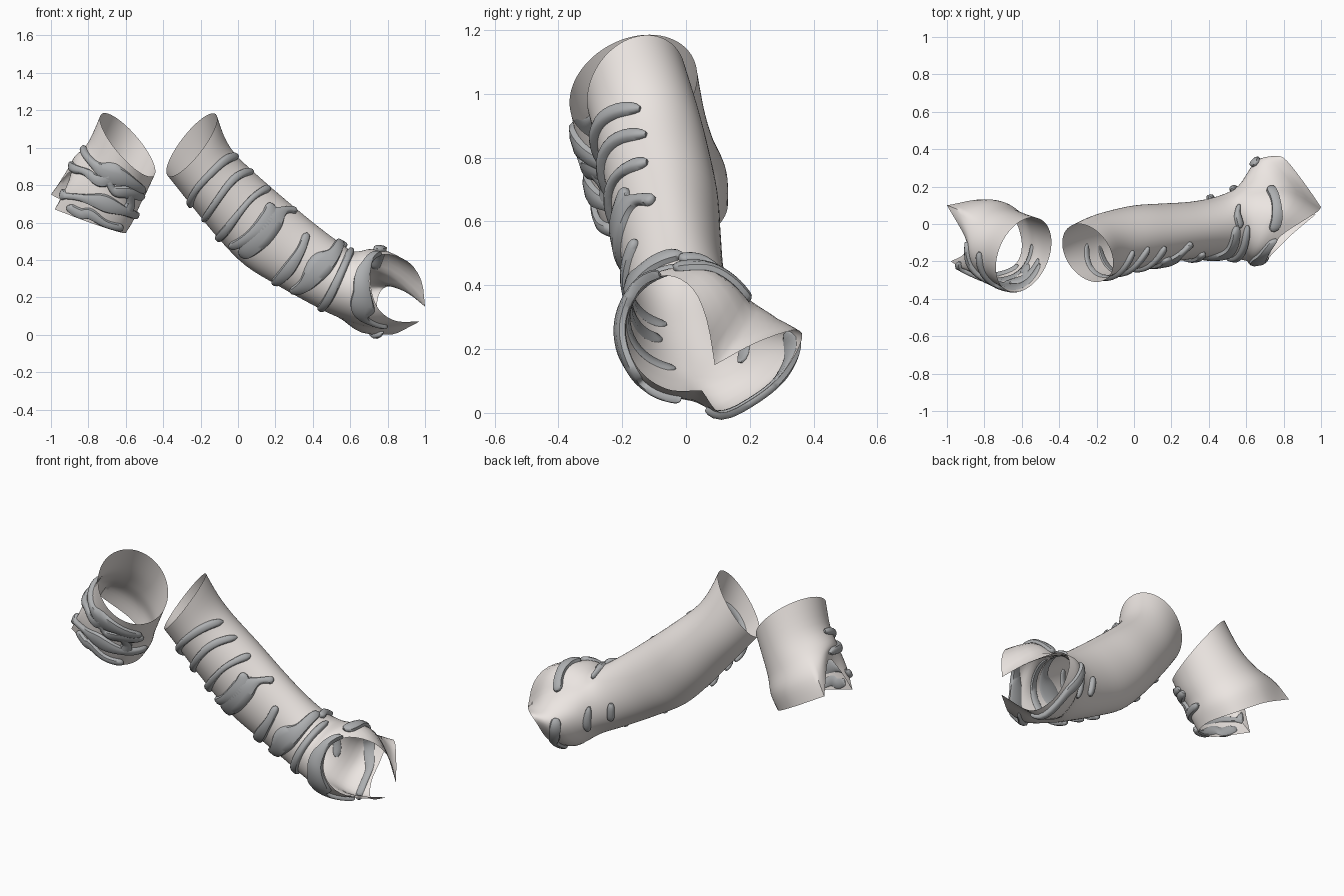
import bpy, math
from mathutils import Vector as V

if "Cube" in bpy.data.objects:
    bpy.data.objects.remove(bpy.data.objects["Cube"])


def material(name, col):
    m = bpy.data.materials.new(name)
    m.diffuse_color = (*col, 1)
    m.use_nodes = True
    m.node_tree.nodes["Principled BSDF"].inputs["Base Color"].default_value = m.diffuse_color
    return m


CLOTH = material("cloth", (0.84, 0.79, 0.76))
OOZE = material("ooze", (0.42, 0.43, 0.44))


def catmull(a, b, c, d, t):
    return 0.5 * (2 * b + (c - a) * t + (2 * a - 5 * b + 4 * c - d) * t * t
                  + (3 * b - a - 3 * c + d) * t ** 3)


def make_object(name, verts, faces, mat):
    me = bpy.data.meshes.new(name)
    me.from_pydata(verts, [], faces)
    ob = bpy.data.objects.new(name, me)
    bpy.context.collection.objects.link(ob)
    me.materials.append(mat)
    bpy.context.view_layer.objects.active = ob
    bpy.ops.object.select_all(action='DESELECT')
    ob.select_set(True)
    bpy.ops.object.shade_smooth_by_angle(angle=math.radians(50))
    return ob


class Sleeve:
    """Open tube: oval stations, then a shaped rim given as (angle, x, y, z)."""

    def __init__(self, stations, rim, corners, bulge):
        self.st, self.rim, self.corners, self.bulge = stations, rim, corners, bulge
        self.n = len(stations) + 1
        self.table = [(i * self.n / 70, j * 5 - 180) for i in range(71) for j in range(73)]
        self.table = [(u, a, self.point(u, a)) for u, a in self.table]

    def oval(self, k, a):
        ux, uz, lx, lz, yf, yb, tilt = self.st[k]
        a = math.radians(a)
        c = V(((ux + lx) / 2, (yf + yb) / 2, (uz + lz) / 2))
        e = V(((ux - lx) / 2, 0, (uz - lz) / 2))
        axis = V((-e.z, 0, e.x)).normalized()
        axis *= tilt if axis.z > 0 else -tilt
        r = e * math.cos(a) + (V((0, (yb - yf) / 2, 0)) + axis) * math.sin(a)
        return c + r, r.normalized()

    def rim_point(self, a):
        a %= 360
        R, n = self.rim, len(self.rim)
        i = max(k for k in range(n) if R[k][0] <= a)
        end = R[(i + 1) % n][0] or 360
        t = (a - R[i][0]) / (end - R[i][0])
        p = [V(R[(i + k) % n][1:]) for k in (-1, 0, 1, 2)]
        # break the spline at the horn tips so they stay pointed
        if i in self.corners:
            p[0] = p[1] * 2 - p[2]
        if (i + 1) % n in self.corners:
            p[3] = p[2] * 2 - p[1]
        return catmull(*p, t)

    def ring(self, k, a):
        last = len(self.st) - 1
        if k <= last:
            return self.oval(max(k, 0), a)[0]
        q = self.rim_point(a)
        if k > last + 1:
            return q
        p, out = self.oval(last, a)
        swell = self.bulge * (1 + max(0, math.sin(math.radians(a))))
        return (p + q) / 2 + out * swell * (p - q).length

    def point(self, u, a):
        u = min(max(u, 0), self.n)
        k = min(int(u), self.n - 1)
        return catmull(*[self.ring(k + d, a) for d in (-1, 0, 1, 2)], u - k)

    def frame(self, u, a):
        u = min(max(u, 0.02), self.n - 0.02)
        du = (self.point(u + .02, a) - self.point(u - .02, a)) / .04
        da = (self.point(u, a + 2) - self.point(u, a - 2)) / 4
        nor = da.cross(du).normalized()
        mid = (self.point(u, a) + self.point(u, a + 180)) / 2
        return du, da, nor if nor.dot(self.point(u, a) - mid) > 0 else -nor

    def locate(self, view, p, q):
        lo, hi, ax = {'F': (-180, 0, 2), 'B': (0, 180, 2), 'T': (-90, 90, 1)}[view]
        return min((t for t in self.table if lo <= t[1] <= hi),
                   key=lambda t: (t[2].x - p) ** 2 + (t[2][ax] - q) ** 2)[:2]

    def build(self, name, rows, cols):
        vs = [self.point(self.n * i / rows, 360 * j / cols)
              for i in range(rows + 1) for j in range(cols)]
        fs = [(i * cols + j, i * cols + (j + 1) % cols, (i + 1) * cols + (j + 1) % cols,
               (i + 1) * cols + j) for i in range(rows) for j in range(cols)]
        make_object(name, vs, fs, CLOTH)

    def drip(self, name, view, pts, h=0.022):
        """Raised rounded streak along view points (x, y or z, half width)."""
        ctl = [V((*self.locate(view, p[0], p[1]), p[2])) for p in pts]
        ctl = [ctl[0]] + ctl + [ctl[-1]]
        segs, per = len(pts) - 1, 8
        path = [catmull(*ctl[i:i + 4], k / per) for i in range(segs) for k in range(per)] + [ctl[-1]]
        prof = [(-1, 0), (-.85, .75), (-.4, 1), (.4, 1), (.85, .75), (1, 0), (.7, -.3), (-.7, -.3)]
        vs, fs, m, n = [], [], len(prof), len(path)
        for i, c in enumerate(path):
            e = min(i, n - 1 - i) / 3
            k = 1 if e >= 1 else max(.35, math.sqrt(1 - (1 - e) ** 2))
            du, da, nor = self.frame(c.x, c.y)
            d = path[min(i + 1, n - 1)] - path[max(i - 1, 0)]
            side = (du * d.x + da * d.y).cross(nor).normalized() * c.z * k
            su, sa = side.dot(du) / du.length_squared, side.dot(da) / da.length_squared
            for s, z in prof:
                u, a = c.x + su * s, c.y + sa * s
                vs.append(self.point(u, a) + self.frame(u, a)[2] * h * z * (.4 + .6 * k))
        for i in range(n - 1):
            fs += [(i * m + j, i * m + (j + 1) % m, (i + 1) * m + (j + 1) % m, (i + 1) * m + j)
                   for j in range(m)]
        fs += [tuple(range(m))[::-1], tuple(range((n - 1) * m, n * m))]
        make_object(name, vs, fs, OOZE)


# Long sleeve: top x,z / bottom x,z / front y / back y / tilt
long = Sleeve([(-.12, 1.18, -.375, .85, -.31, 0, .06), (-.07, 1.05, -.30, .755, -.285, .04, .04),
               (.0, .95, -.22, .655, -.265, .07, .02), (.14, .82, -.10, .51, -.235, .10, .01),
               (.28, .70, .04, .37, -.21, .11, 0), (.42, .585, .21, .265, -.185, .12, 0),
               (.54, .495, .38, .17, -.175, .15, 0), (.62, .445, .52, .10, -.19, .21, 0)],
              [(0, .79, -.06, .43), (20, .91, .02, .39), (35, .98, .065, .29), (50, 1, .09, .15),
               (70, .91, .22, .22), (92, .81, .345, .26), (108, .755, .36, .22),
               (128, .74, .30, .12), (146, .75, .21, .045), (165, .82, .11, .0),
               (185, .97, .05, .07), (215, .84, -.06, .075), (245, .75, -.15, .14),
               (280, .71, -.19, .26), (320, .72, -.15, .39)], (3, 10), .11)
long.build("long_sleeve", 36, 72)

# Short cuff with a notch on its outer side
cuff = Sleeve([(-.73, 1.18, -.45, .85, -.365, .035, .065), (-.80, 1.03, -.49, .76, -.34, .06, .04),
               (-.875, .95, -.53, .68, -.315, .09, .015)],
              [(0, -.90, -.08, .87), (40, -1, .1, .75), (90, -.80, .13, .64), (135, -.66, .06, .56),
               (180, -.6, -.1, .545), (225, -.64, -.22, .55), (270, -.78, -.26, .595),
               (310, -.98, -.2, .67), (335, -.91, -.16, .80)], (1, 7), .04)
cuff.build("short_cuff", 18, 72)

# Ooze streaks on the long sleeve
W = .021
for i, (view, pts) in enumerate([
    ('F', [(0, .95, W), (-.1, .90, W), (-.22, .78, W), (-.25, .69, W)]),
    ('F', [(.07, .87, W), (-.05, .80, W), (-.18, .61, W)]),
    ('F', [(.17, .78, .025), (.06, .72, .016), (-.06, .56, .025), (-.10, .51, W)]),
    ('F', [(.31, .66, .025), (.25, .66, W), (.19, .62, .06), (.11, .52, .06), (.02, .42, .035)]),
    ('F', [(.17, .70, W), (.16, .62, .05), (.06, .54, .028), (-.04, .47, W)]),
    ('F', [(.37, .54, W), (.33, .45, .025), (.26, .35, .035), (.19, .28, W)]),
    ('F', [(.55, .49, .025), (.51, .43, .035), (.44, .37, .065), (.37, .27, .04), (.29, .23, W)]),
    ('F', [(.61, .45, W), (.56, .36, W), (.48, .2, .025), (.44, .14, W)]),
    ('F', [(.76, .43, .02), (.70, .39, .03), (.66, .31, .045), (.66, .2, .065), (.65, .11, .055),
           (.72, .06, .03), (.80, .05, W)]),
    ('T', [(.73, .2, .028), (.77, .1, .022), (.74, -.03, .028)]),
    ('T', [(.56, .1, .024), (.55, .05, W), (.57, -.02, W)]),
    ('B', [(.40, .35, W), (.42, .24, W)]),
    ('B', [(.53, .31, W), (.55, .16, W)]),
    ('B', [(.65, .25, W), (.66, .14, .025), (.70, .06, W), (.77, .02, W)]),
]):
    long.drip(f"sleeve_streak_{i + 1}", view, pts)

# Ooze streaks on the cuff
for i, pts in enumerate([
    [(-.82, 1.0, W), (-.78, .92, W), (-.7, .86, .045), (-.6, .83, .04), (-.5, .77, W)],
    [(-.9, .91, W), (-.83, .87, W), (-.75, .83, .03), (-.66, .84, .04)],
    [(-.69, .84, W), (-.66, .77, .025), (-.58, .76, .03), (-.51, .74, W)],
    [(-.93, .77, W), (-.82, .73, W), (-.7, .7, .045), (-.6, .66, .025), (-.54, .64, W)],
    [(-.59, .78, W), (-.58, .7, .035), (-.6, .65, W)],
    [(-.92, .69, W), (-.85, .65, .03), (-.78, .64, .03), (-.7, .59, W), (-.62, .57, W)],
]):
    cuff.drip(f"cuff_streak_{i + 1}", 'F', pts)
